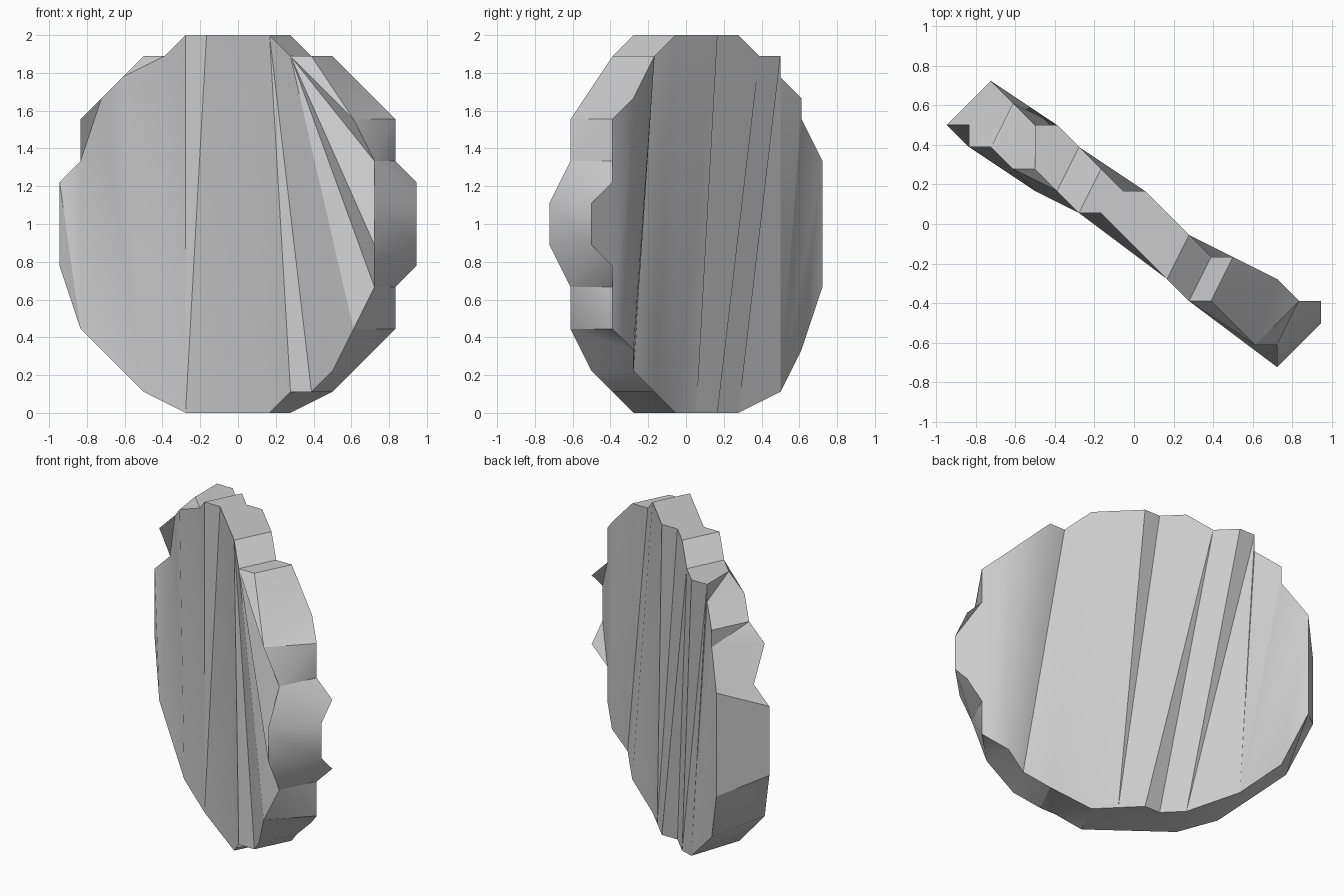
import bpy
import bmesh
from math import radians
from mathutils import Vector

default_cube = bpy.data.objects.get("Cube")
if default_cube:
    bpy.data.objects.remove(default_cube, do_unlink=True)

UNIT = 1 / 18  # the outline sits on a regular lattice

# Outline corners of both faces, listed from the left end to the right end
front_top = [(-17, 9, 22), (-15, 9, 24), (-15, 7, 28), (-13, 7, 30), (-11, 5, 32),
             (-9, 5, 34), (-7, 3, 34), (-5, 1, 36), (-3, 1, 36), (1, -3, 36),
             (3, -5, 36), (5, -7, 34), (7, -7, 34), (11, -11, 28),
             (13, -11, 24), (13, -13, 20)]
front_bottom = [(-17, 9, 14), (-15, 9, 12), (-15, 7, 8), (-9, 3, 2), (-5, 1, 0),
                (3, -5, 0), (5, -7, 2), (7, -7, 2), (9, -9, 4), (11, -11, 8),
                (13, -11, 12), (13, -13, 16)]
back_top = [(-13, 13, 24), (-11, 11, 28), (-11, 11, 30), (-9, 9, 32), (-9, 9, 34),
            (-7, 9, 34), (-5, 7, 34), (-3, 5, 36), (-1, 3, 36), (1, 3, 36),
            (5, -1, 36), (7, -3, 34), (9, -3, 34), (13, -5, 30), (15, -7, 28),
            (15, -7, 24), (17, -7, 22), (17, -9, 20)]
back_bottom = [(-13, 13, 12), (-11, 11, 6), (-7, 9, 2), (-3, 5, 0), (-1, 3, 0),
               (1, 3, 0), (3, 1, 0), (5, -1, 0), (9, -3, 2), (11, -5, 4),
               (13, -5, 6), (15, -7, 8), (15, -7, 12), (17, -7, 14), (17, -9, 16)]

# Corners chipped off the broad faces by a small facet of their own
chipped = {(-15, 7, 28), (-9, 5, 34), (7, -7, 34), (11, -11, 28), (-15, 9, 12),
           (17, -7, 22), (17, -7, 14)}


def along_width(vert):
    """Position along the slab, ignoring its slanted thickness."""
    return (2 * vert.co.x - vert.co.y) / 2.2


def stitch(mesh, first, second, advance_first):
    """Join two chains of vertices with a strip of triangles."""
    i = j = 0
    while i < len(first) - 1 or j < len(second) - 1:
        if j == len(second) - 1:
            step_first = True
        elif i == len(first) - 1:
            step_first = False
        else:
            step_first = advance_first(first[i], second[j], first[i + 1], second[j + 1])
        corner = first[i + 1] if step_first else second[j + 1]
        mesh.faces.new((first[i], second[j], corner))
        if step_first:
            i += 1
        else:
            j += 1


def by_leaning_width(a, b, next_a, next_b):
    """Facets lean sideways from top to bottom."""
    return along_width(next_a) <= 1.2 * along_width(next_b) - 0.3


def by_shortest(a, b, next_a, next_b):
    return (next_a.co - b.co).length <= (next_b.co - a.co).length


def add_chain(mesh, points):
    return [mesh.verts.new(Vector(point) * UNIT) for point in points]


def chip_corners(mesh, verts, points):
    """Close the chipped corners and return the chain without them."""
    kept = [verts[0]]
    for index in range(1, len(verts)):
        if points[index] in chipped:
            mesh.faces.new((kept[-1], verts[index], verts[index + 1]))
        else:
            kept.append(verts[index])
    return kept


bm = bmesh.new()
rims = []

# Broad front and back faces, built as long upright facets
for top_points, bottom_points in ((front_top, front_bottom), (back_top, back_bottom)):
    top = add_chain(bm, top_points)
    bottom = add_chain(bm, bottom_points)
    stitch(bm, chip_corners(bm, top, top_points),
           chip_corners(bm, bottom, bottom_points), by_leaning_width)
    rims.append((top, bottom))

# Jagged rim joining the two faces, over the top and under the bottom
(front_upper, front_lower), (back_upper, back_lower) = rims
stitch(bm, front_upper, back_upper, by_shortest)
stitch(bm, front_lower, back_lower, by_shortest)

# Left and right ends of the rim
for end in (0, -1):
    bm.faces.new((front_upper[end], back_upper[end], back_lower[end], front_lower[end]))

bmesh.ops.recalc_face_normals(bm, faces=bm.faces)
mesh = bpy.data.meshes.new("rough_disc")
bm.to_mesh(mesh)
bm.free()

# Plain stone grey
stone = bpy.data.materials.new("stone_grey")
stone.use_nodes = True
grey = (0.6, 0.6, 0.6, 1)
stone.diffuse_color = grey
stone.node_tree.nodes["Principled BSDF"].inputs["Base Color"].default_value = grey
mesh.materials.append(stone)

disc = bpy.data.objects.new("rough_disc", mesh)
bpy.context.collection.objects.link(disc)
bpy.ops.object.select_all(action="DESELECT")
disc.select_set(True)
bpy.context.view_layer.objects.active = disc
bpy.ops.object.shade_smooth_by_angle(angle=radians(30))
